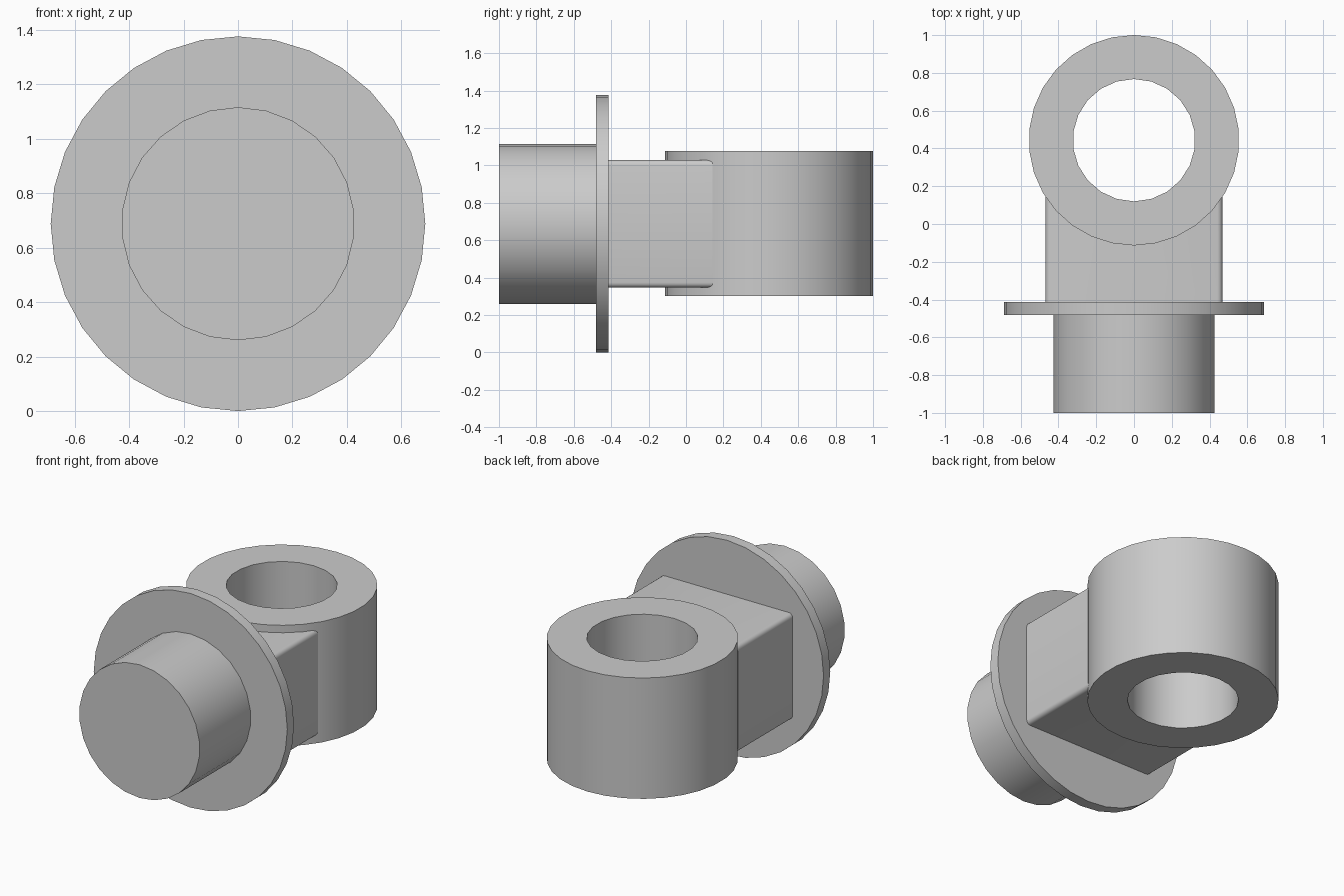
import bpy, bmesh, math
from mathutils import Matrix, Vector

cube = bpy.data.objects.get("Cube")
if cube:
    bpy.data.objects.remove(cube, do_unlink=True)

# One plain grey for every part
grey = bpy.data.materials.new("plain grey")
grey.use_nodes = True
colour = (0.6, 0.6, 0.6, 1)
grey.diffuse_color = colour
grey.node_tree.nodes["Principled BSDF"].inputs["Base Color"].default_value = colour

AXIS_Z = 0.688      # height of the shaft axis
RING_Y = 0.4435     # centre of the eye ring


def circle(radius, sides):
    """Circle points, with the first point on the +y axis."""
    steps = [2 * math.pi * i / sides for i in range(sides)]
    return [(radius * math.sin(a), radius * math.cos(a)) for a in steps]


def prism(loops, depth):
    """Extrude a flat outline, with optional holes, along +z."""
    bm = bmesh.new()
    for loop in loops:
        verts = [bm.verts.new((x, y, 0)) for x, y in loop]
        for a, b in zip(verts, verts[1:] + verts[:1]):
            bm.edges.new((a, b))
    bmesh.ops.triangle_fill(bm, edges=bm.edges[:], use_beauty=True)
    new = bmesh.ops.extrude_face_region(bm, geom=bm.faces[:])["geom"]
    moved = [g for g in new if isinstance(g, bmesh.types.BMVert)]
    bmesh.ops.translate(bm, verts=moved, vec=(0, 0, depth))
    bmesh.ops.recalc_face_normals(bm, faces=bm.faces[:])
    # Merge the flat cap triangles
    bmesh.ops.dissolve_limit(bm, angle_limit=0.01, verts=bm.verts[:], edges=bm.edges[:])
    return bm


def finish(bm, name, matrix):
    bm.transform(matrix)
    bmesh.ops.recalc_face_normals(bm, faces=bm.faces[:])
    mesh = bpy.data.meshes.new(name)
    bm.to_mesh(mesh)
    bm.free()
    mesh.materials.append(grey)
    obj = bpy.data.objects.new(name, mesh)
    bpy.context.collection.objects.link(obj)
    bpy.ops.object.select_all(action="DESELECT")
    obj.select_set(True)
    bpy.context.view_layer.objects.active = obj
    bpy.ops.object.shade_smooth_by_angle(angle=math.radians(30))


def along_y(y):
    """Lay a prism down so that it runs back along +y from y."""
    return Matrix.Translation((0, y, AXIS_Z)) @ Matrix.Rotation(-math.pi / 2, 4, "X")


# Shaft and flange
finish(prism([circle(0.428, 26)], 0.53), "shaft", along_y(-1))
finish(prism([circle(0.688, 32)], 0.068), "flange", along_y(-0.482))

# Upright eye ring with a through hole
finish(prism([circle(0.557, 30), circle(0.324, 22)], 0.776), "eye_ring",
       Matrix.Translation((0, RING_Y, 0.301)))

# Neck block, notched at the back so it stays inside the ring wall
half = 0.468
neck = prism([[(-half, -0.43), (half, -0.43), (half, 0.143), (0, 0), (-half, 0.143)]], 0.682)
long_edges = [e for e in neck.edges
              if all(abs(abs(v.co.x) - half) < 0.001 for v in e.verts)
              and abs((e.verts[1].co - e.verts[0].co).normalized().dot(Vector((0, 1, 0)))) > 0.9]
bmesh.ops.bevel(neck, geom=long_edges, offset=0.027, segments=4, profile=0.5, affect="EDGES")
finish(neck, "neck_block", Matrix.Translation((0, 0, 0.347)))
